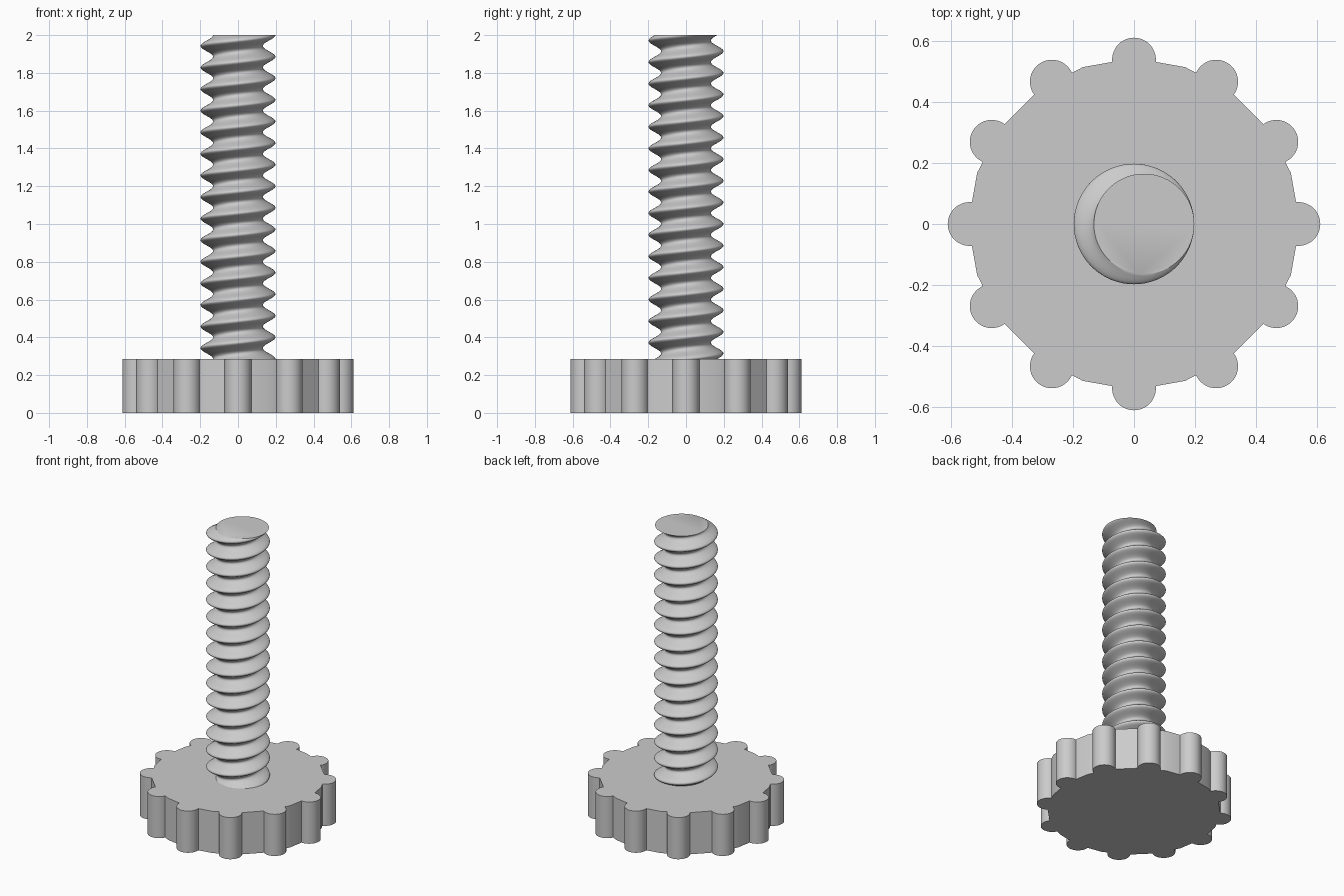
import bpy, bmesh
from math import cos, sin, pi, radians

cube = bpy.data.objects.get("Cube")
if cube:
    bpy.data.objects.remove(cube, do_unlink=True)

GRIP_TOP = 0.286
TOP = 2.0

steel = bpy.data.materials.new("light grey")
steel.use_nodes = True
colour = (0.6, 0.6, 0.6, 1)
steel.diffuse_color = colour
steel.node_tree.nodes["Principled BSDF"].inputs["Base Color"].default_value = colour


def finish(name, bm, angle):
    bmesh.ops.recalc_face_normals(bm, faces=bm.faces)
    mesh = bpy.data.meshes.new(name)
    bm.to_mesh(mesh)
    bm.free()
    mesh.materials.append(steel)
    obj = bpy.data.objects.new(name, mesh)
    bpy.context.collection.objects.link(obj)
    bpy.ops.object.select_all(action="DESELECT")
    obj.select_set(True)
    bpy.context.view_layer.objects.active = obj
    bpy.ops.object.shade_smooth_by_angle(angle=radians(angle))
    return obj


def make_grip(disc_radius=0.542, lobe_radius=0.072, lobe_ring=0.54, lobes=12, sides=20):
    """Knob outline: faceted disc with round finger lobes, extruded upward."""
    step = 360 / lobes
    outline = []
    for i in range(lobes):
        a = radians(i * step)
        for k in range(-10, 11):
            p = a + radians(k * 9.6)
            outline.append((lobe_ring * cos(a) + lobe_radius * cos(p),
                            lobe_ring * sin(a) + lobe_radius * sin(p)))
        # disc corners in the gap before the next lobe
        for s in range(sides):
            d = s * 360 / sides
            if i * step + 7.8 < d < (i + 1) * step - 7.8:
                outline.append((disc_radius * cos(radians(d)), disc_radius * sin(radians(d))))
    bm = bmesh.new()
    base = bm.faces.new([bm.verts.new((x, y, 0)) for x, y in outline])
    result = bmesh.ops.extrude_face_region(bm, geom=[base], use_keep_orig=True)
    upper = [v for v in result["geom"] if isinstance(v, bmesh.types.BMVert)]
    bmesh.ops.translate(bm, verts=upper, vec=(0, 0, GRIP_TOP))
    return finish("knob_grip", bm, 30)


def make_thread(radius=0.165, offset=0.033, turns=15, steps=32, sides=64):
    """Round section whose centre orbits the axis as it rises."""
    bm = bmesh.new()
    rings = []
    for j in range(-1, turns * steps + 1):  # first ring sits inside the grip
        t = j / steps
        a = 2 * pi * t
        z = GRIP_TOP + (TOP - GRIP_TOP) * t / turns
        rings.append([bm.verts.new((offset * cos(a) + radius * cos(2 * pi * k / sides),
                                    offset * sin(a) + radius * sin(2 * pi * k / sides), z))
                      for k in range(sides)])
    for low, high in zip(rings, rings[1:]):
        for k in range(sides):
            n = (k + 1) % sides
            bm.faces.new((low[k], low[n], high[n], high[k]))
    bm.faces.new(rings[-1])
    bm.faces.new(rings[0][::-1])
    return finish("threaded_shaft", bm, 30)


make_grip()
make_thread()
